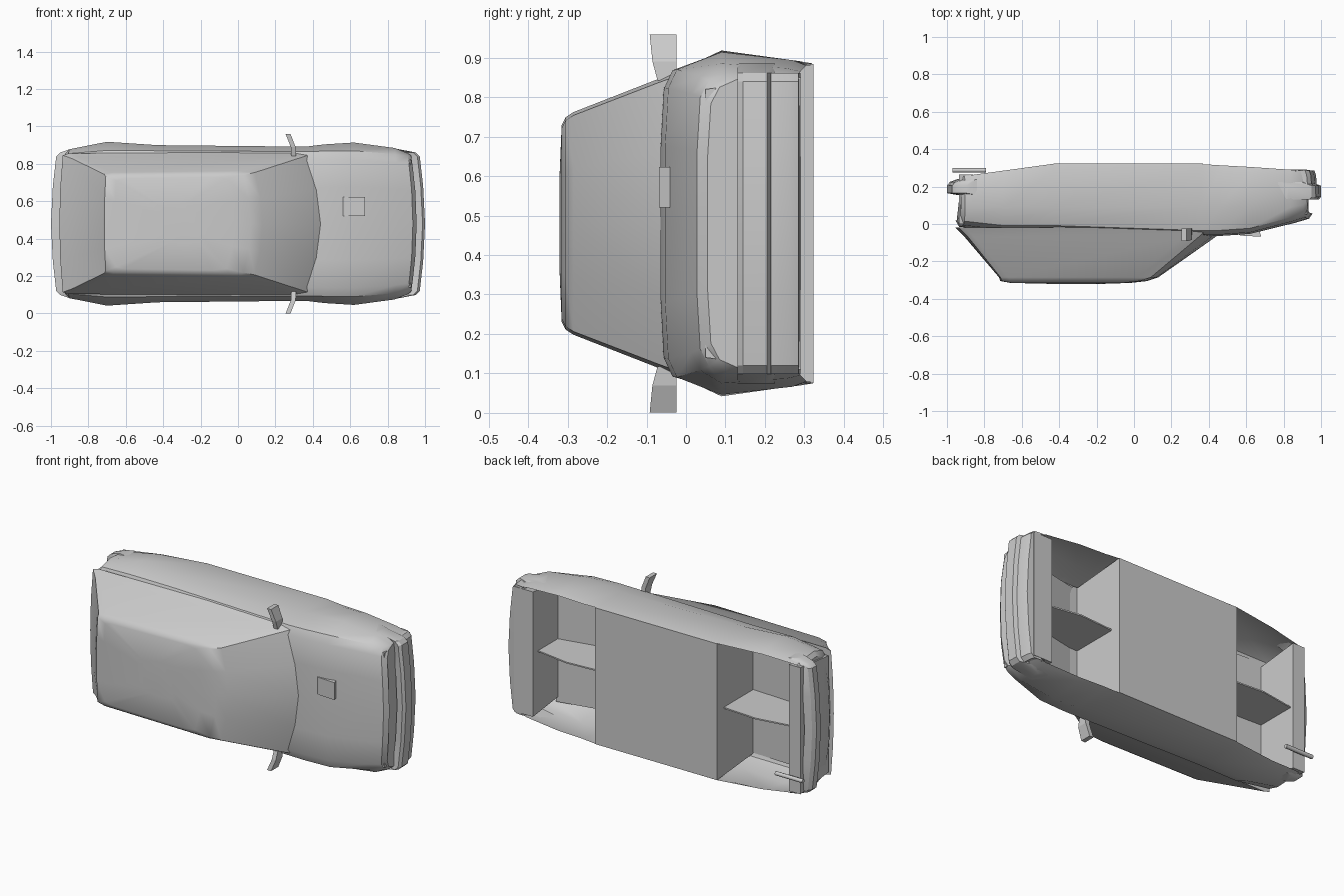
import bpy, bmesh, math

if "Cube" in bpy.data.objects:
    bpy.data.objects.remove(bpy.data.objects["Cube"])

MID = 0.48  # car lies on its side: length = x, height = -y, width = z about MID


def make(name, verts, faces, smooth):
    # verts are (x, y, w) with w measured from the car's centre plane
    me = bpy.data.meshes.new(name)
    me.from_pydata([(x, y, w + MID) for x, y, w in verts], [], faces)
    bm = bmesh.new()
    bm.from_mesh(me)
    bmesh.ops.recalc_face_normals(bm, faces=bm.faces)
    bm.to_mesh(me)
    bm.free()
    ob = bpy.data.objects.new(name, me)
    bpy.context.collection.objects.link(ob)
    if smooth:
        bpy.context.view_layer.objects.active = ob
        ob.select_set(True)
        bpy.ops.object.shade_smooth_by_angle(angle=math.radians(smooth))
        ob.select_set(False)
    return ob


def loft(name, rings, closed=True, caps=True, smooth=0):
    n = len(rings[0])
    verts = [p for r in rings for p in r]
    faces = []
    for i in range(len(rings) - 1):
        for j in range(n if closed else n - 1):
            k = (j + 1) % n
            faces.append((i * n + j, i * n + k, (i + 1) * n + k, (i + 1) * n + j))
    if caps:
        faces += [tuple(range(n)), tuple(range(len(verts) - n, len(verts)))]
    return make(name, verts, faces, smooth)


def slab(name, side, w0, w1):
    # side outline extruded across the width
    return loft(name, [[(x, y, w) for x, y in side] for w in (w0, w1)])


def block(name, x0, x1, y_in, y_out, w):
    # cross-car block, a little narrower at its inner end
    return loft(name, [[(x0, y, -h), (x1, y, -h), (x1, y, h), (x0, y, h)]
                       for y, h in ((y_in, w - .03), (y_out, w))])


# Lower body shell: x, top y, belt half width, widest half width, sill half width, sill y
stations = [
    (-.955, .02, .355, .375, .36, .25),
    (-.935, -.015, .375, .398, .38, .257),
    (-.70, -.038, .392, .438, .40, .285),
    (-.43, -.038, .390, .420, .405, .322),
    (.36, -.065, .386, .412, .405, .320),
    (.46, -.064, .388, .424, .40, .314),
    (.62, -.053, .390, .434, .40, .305),
    (.86, .006, .372, .405, .385, .290),
    (.935, .028, .362, .378, .37, .285),
    (.955, .055, .345, .365, .36, .270),
]
rings = []
for x, yt, belt, wide, sill, yb in stations:
    half = [(belt * .5, yt), (belt * .88, yt + .008), (belt, yt + .03), (wide, max(.09, yt + .075)),
            (wide * .4 + sill * .6, yb - .035), (sill, yb)]
    sec = [(-w, y) for w, y in reversed(half)] + [(0, yt)] + half
    bow = .14 * max(0, abs(x) - .7)  # rounded ends in plan
    rings.append([(x - math.copysign(bow * (w / .4) ** 2, x), y, w) for w, y in sec])
loft("body_shell", rings, closed=False, smooth=35)

# Cabin: stacked plan outlines (y, windscreen centre x, half width, rear x, windscreen bow)
cabin = []
for y, xf, w, xr, bow in ((-.02, .49, .380, -.955, .09), (-.07, .435, .362, -.905, .09),
                          (-.285, .13, .278, -.722, .04), (-.305, .07, .265, -.715, .04),
                          (-.315, -.02, .245, -.66, .04), (-.321, -.2, .1, -.4, .01)):
    xc = xf - bow
    half = [(xf - bow * .25, w * .5), (xc, w * .985), (xc - .08, w + .004), (xr + .05, w - .004),
            (xr + bow * .2, w - .014), (xr + bow * .05, w * .5)]
    ring = [(xf, 0)] + half + [(xr, 0)] + [(x, -h) for x, h in reversed(half)]
    cabin.append([(x, y, h) for x, h in ring])
loft("cabin", cabin, smooth=40)

# Underbody: floor block between open wheel wells, and end blocks
block("floor_pan", -.43, .37, -.02, .323, .404)
block("rear_underpanel", -.935, -.86, 0, .265, .375)
block("front_underpanel", .80, .925, .05, .291, .37)

# Wheel wells: ceiling and centre divider
for end, x0, x1, y0, y1 in (("rear", -.43, -.87, -.015, .005), ("front", .37, .81, -.03, .06)):
    loft(end + "_well_ceiling", [[(x0, y0, w), (x1, y1, w)] for w in (-.37, .37)],
         closed=False, caps=False)
    slab(end + "_divider", [(x0, y0), (x1, y1), (x1, .24), ((x0 + x1) / 2, .275), (x0, .26)],
         -.004, .004)


# Bumpers: section swept along a bowed path that wraps round the corners
def bumper(name, sgn, reach, wrap_x, wrap_w, section):
    half = [(reach - .01, .2), (reach - .028, .36), (reach - .05, .381), (wrap_x, wrap_w)]
    path = [(x, -w) for x, w in reversed(half)] + [(reach, 0)] + half
    loft(name, [[(sgn * (x + dx), y, w) for dx, y in section] for x, w in path], smooth=30)


bumper("front_bumper", 1, .995, .82, .405,
       [(-.05, .14), (-.008, .13), (.005, .145), (.004, .205), (-.05, .225)])
bumper("front_apron", 1, .965, .90, .375,
       [(-.05, .21), (.012, .215), (.008, .262), (0, .285), (-.05, .29)])
bumper("rear_bumper", -1, .995, .89, .40,
       [(-.05, .155), (.005, .165), (.005, .205), (-.01, .225), (-.05, .24)])

# Door mirrors
for side, label in ((-1, "left"), (1, "right")):
    loft("mirror_" + label,
         [[(x, y, side * w), (x + .026, y, side * w), (x + .026, -.024, side * w), (x, -.024, side * w)]
          for x, w, y in ((.285, .362, -.072), (.282, .41, -.085), (.255, .479, -.092))])

# Bonnet scoop
slab("bonnet_scoop", [(.55, -.05), (.57, -.062), (.68, -.068), (.672, -.04)], .04, .143)

# Exhaust pipe
loft("exhaust_pipe", [[(x, .287 + .012 * math.sin(a * math.pi / 4), -.28 + .012 * math.cos(a * math.pi / 4))
                       for a in range(8)] for x in (-.97, -.79)], smooth=50)
